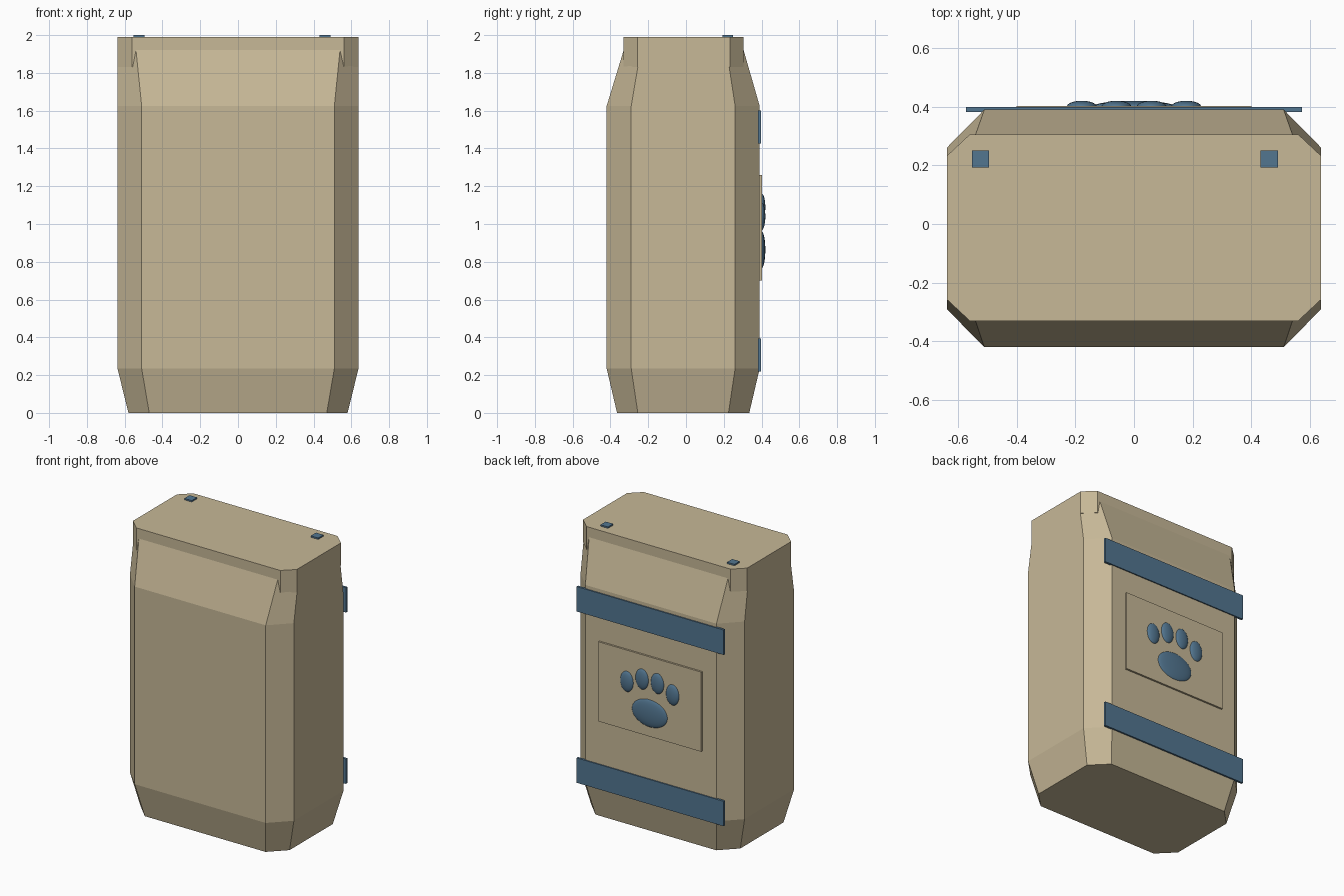
import bpy, bmesh, math

if "Cube" in bpy.data.objects:
    bpy.data.objects.remove(bpy.data.objects["Cube"])


def material(name, rgb):
    m = bpy.data.materials.new(name)
    m.diffuse_color = (*rgb, 1)
    m.use_nodes = True
    m.node_tree.nodes["Principled BSDF"].inputs["Base Color"].default_value = m.diffuse_color
    return m


TAN = material("kraft_tan", (0.57, 0.48, 0.31))
BLUE = material("strap_blue", (0.085, 0.18, 0.28))


def finish(bm, name, mat):
    bmesh.ops.recalc_face_normals(bm, faces=bm.faces[:])
    mesh = bpy.data.meshes.new(name)
    bm.to_mesh(mesh)
    bm.free()
    mesh.materials.append(mat)
    obj = bpy.data.objects.new(name, mesh)
    bpy.context.collection.objects.link(obj)
    return obj


def loft(name, levels, mat):
    """Stack of chamfered rectangles: z, side x, corner x, front y, front side y, back side y, back y."""
    bm = bmesh.new()
    rings = []
    for z, sx, cx, fy, fs, bs, by in levels:
        outline = [(-cx, fy), (cx, fy), (sx, fs), (sx, bs),
                   (cx, by), (-cx, by), (-sx, bs), (-sx, fs)]
        rings.append([bm.verts.new((x, y, z)) for x, y in outline])
    for a, b in zip(rings, rings[1:]):
        for i in range(8):
            j = (i + 1) % 8
            bm.faces.new((a[i], a[j], b[j], b[i]))
    bm.faces.new(rings[0][::-1])
    bm.faces.new(rings[-1])
    return finish(bm, name, mat)


def box(name, lo, hi, mat):
    bm = bmesh.new()
    bmesh.ops.create_cube(bm, size=1)
    for v in bm.verts:
        v.co = [(a + b) / 2 + c * (b - a) for a, b, c in zip(lo, hi, v.co)]
    return finish(bm, name, mat)


def pad(name, x, z, rx, rz):
    bm = bmesh.new()
    bmesh.ops.create_uvsphere(bm, u_segments=32, v_segments=16, radius=1)
    for v in bm.verts:
        v.co = (x + rx * v.co.x, 0.4 + 0.02 * v.co.y, z + rz * v.co.z)
    for f in bm.faces:
        f.smooth = True
    return finish(bm, name, BLUE)


# Sack body with tapered base and shoulders
loft("sack_body", [
    (0.0, 0.58, 0.47, -0.365, -0.255, 0.225, 0.335),
    (0.235, 0.638, 0.51, -0.42, -0.29, 0.26, 0.39),
    (1.625, 0.638, 0.51, -0.42, -0.29, 0.26, 0.39),
    (1.92, 0.638, 0.54, -0.33, -0.24, 0.215, 0.305)], TAN)

# Folded top block
loft("folded_top", [
    (z, 0.638, 0.56, -0.33, -0.257, 0.232, 0.305) for z in (1.83, 1.99)], TAN)

# Back straps
for name, z0, z1 in (("lower_strap", 0.22, 0.395), ("upper_strap", 1.425, 1.6)):
    box(name, (-0.572, 0.382, z0), (0.572, 0.398, z1), BLUE)

# Label panel on the back
box("label_panel", (-0.4, 0.385, 0.70), (0.4, 0.403, 1.26), TAN)

# Paw mark
pad("paw_main_pad", 0.0, 0.863, 0.14, 0.097)
for i, (x, z) in enumerate(((-0.178, 1.04), (-0.06, 1.088), (0.06, 1.088), (0.178, 1.04))):
    pad(f"paw_toe_{i + 1}", x, z, 0.051, 0.073)

# Studs on the top
for name, x in (("left_stud", -0.523), ("right_stud", 0.461)):
    box(name, (x - 0.029, 0.192, 1.975), (x + 0.029, 0.25, 2.0), BLUE)
